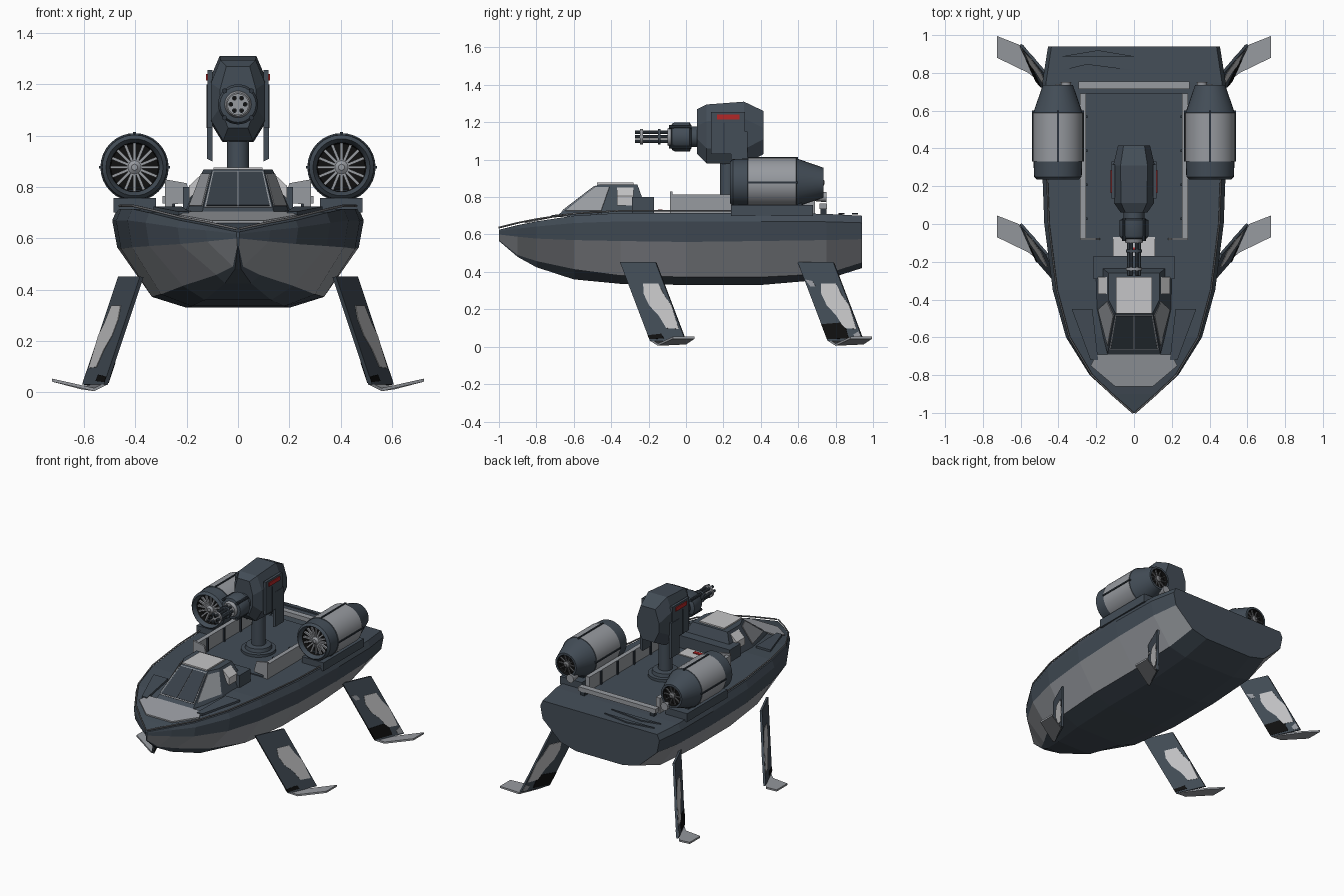
import bpy, bmesh, math
from mathutils import Vector as V

if "Cube" in bpy.data.objects:
    bpy.data.objects.remove(bpy.data.objects["Cube"])


def colour(name, r, g, b):
    m = bpy.data.materials.new(name)
    m.use_nodes = True
    m.diffuse_color = (r, g, b, 1)
    m.node_tree.nodes["Principled BSDF"].inputs["Base Color"].default_value = (r, g, b, 1)
    return m


SLATE = colour("slate blue", .056, .074, .095)
DARK = colour("dark slate", .026, .036, .048)
GLASS = colour("tinted glass", .038, .05, .064)
MID = colour("mid grey", .16, .165, .175)
LIGHT = colour("light grey", .31, .325, .35)
PALE = colour("pale grey", .56, .56, .57)
BLACK = colour("black", .005, .005, .005)
RED = colour("red", .45, .02, .02)


def finish(name, bm, mats, smooth=False):
    bmesh.ops.recalc_face_normals(bm, faces=bm.faces)
    me = bpy.data.meshes.new(name)
    bm.to_mesh(me)
    bm.free()
    for m in mats:
        me.materials.append(m)
    ob = bpy.data.objects.new(name, me)
    bpy.context.collection.objects.link(ob)
    if smooth:
        bpy.ops.object.select_all(action='DESELECT')
        ob.select_set(True)
        bpy.context.view_layer.objects.active = ob
        bpy.ops.object.shade_smooth_by_angle(angle=math.radians(35))
    return ob


def loft(name, rings, mats, rule=lambda i, j: 0, smooth=False):
    """Skin closed rings of points; rule(ring, side) picks the material."""
    bm = bmesh.new()
    vs = [[bm.verts.new(p) for p in r] for r in rings]
    n = len(vs[0])
    for i in range(len(vs) - 1):
        for j in range(n):
            k = (j + 1) % n
            f = bm.faces.new((vs[i][j], vs[i][k], vs[i + 1][k], vs[i + 1][j]))
            f.material_index = rule(i, j)
    bm.faces.new(vs[0])
    bm.faces.new(vs[-1])
    return finish(name, bm, mats, smooth)


def prism(name, pts, d, mat):
    pts = [V(p) for p in pts]
    return loft(name, [pts, [p + V(d) for p in pts]], [mat])


def box(name, x0, x1, y0, y1, z0, z1, mat):
    return prism(name, [(x0, y0, z0), (x1, y0, z0), (x1, y1, z0), (x0, y1, z0)], (0, 0, z1 - z0), mat)


def lathe(name, profile, c, axis, mats, rule=lambda i, j: 0, seg=32):
    rings = []
    for t, r in profile:
        ring = []
        for k in range(seg):
            a = math.tau * k / seg
            u, w = r * math.cos(a), r * math.sin(a)
            ring.append(V(c) + (V((u, t, w)) if axis == 'Y' else V((u, w, t))))
        rings.append(ring)
    return loft(name, rings, mats, rule, True)


def tube(name, pts, r, mat):
    cu = bpy.data.curves.new(name, 'CURVE')
    cu.dimensions, cu.bevel_depth, cu.bevel_resolution = '3D', r, 1
    sp = cu.splines.new('POLY')
    sp.points.add(len(pts) - 1)
    for p, q in zip(sp.points, pts):
        p.co = (*q, 1)
    cu.materials.append(mat)
    bpy.context.collection.objects.link(bpy.data.objects.new(name, cu))


def panel(name, quad, u0, u1, v0, v1, t, mat):
    """Thin plate on part of a four-cornered face, raised outward from the cabin."""
    a, b, c, d = [V(q) for q in quad]
    at = lambda u, v: a.lerp(b, u).lerp(d.lerp(c, u), v)
    n = (b - a).cross(d - a).normalized()
    if n.dot(a - V((0, -.35, .7))) < 0:
        n = -n
    prism(name, [at(u0, v0), at(u1, v0), at(u1, v1), at(u0, v1)], n * t, mat)


# Hull: y, half width, deck height, chine height, bilge half width, bilge height, keel height
stations = [(-1, .005, .625, .6, .003, .57, .565), (-.9, .125, .65, .588, .02, .49, .48),
            (-.8, .235, .67, .578, .085, .458, .425), (-.6, .36, .7, .57, .215, .415, .36),
            (-.35, .43, .715, .565, .3, .382, .336), (0, .475, .715, .56, .335, .372, .33),
            (.4, .49, .715, .565, .335, .372, .33), (.75, .485, .71, .57, .33, .39, .36),
            (.94, .455, .7, .575, .3, .45, .42)]
hull = []
for y, w, zd, zc, wl, zl, zk in stations:
    half = [(wl * .6, zk), (wl, zl), (w * .96, zc), (w, zd - (zd - zc) * .3), (w * .96, zd)]
    hull.append([(x, y, z) for x, z in half] + [(-x, y, z) for x, z in reversed(half)])
loft("hull", hull, [SLATE, LIGHT], lambda i, j: int(j in (1, 7)))

# Deck plates
prism("bow_plate", [(-.1, -.86, .66), (.1, -.86, .66), (.23, -.75, .683), (.2, -.69, .695),
                    (-.2, -.69, .695), (-.23, -.75, .683)], (0, 0, .009), LIGHT)
box("cargo_floor", -.265, .265, -.08, .69, .71, .722, SLATE)
box("cargo_front_plate", -.11, .11, -.17, -.07, .715, .728, PALE)
box("deck_marker", -.035, .035, -.15, -.125, .728, .734, RED)
for k, (y, x) in enumerate(((.815, -.25), (.888, -.19))):
    prism(f"stern_slash_{k}", [(-.38, y, .706), (0, y, .706), (x, y + .032, .706)], (0, 0, .008), SLATE)
box("stern_bar", -.295, .295, .715, .755, .735, .765, LIGHT)

# Cabin
base = [(.14, -.69), (.2, -.45), (.21, -.2)]
roof = [(.1, -.47), (.135, -.4), (.135, -.26)]
ring = lambda half, z: [(x, y, z) for x, y in half] + [(-x, y, z) for x, y in reversed(half)]
lo, hi = ring(base, .7), ring(roof, .868)
loft("cabin", [lo, hi], [SLATE])
box("cabin_rear", -.215, .215, -.29, -.17, .7, .8, SLATE)
box("roof_hatch", -.095, .095, -.475, -.28, .868, .877, PALE)
front = (lo[5], lo[0], hi[0], hi[5])
panel("windscreen_frame", front, .02, .98, .12, .95, .003, LIGHT)
for k, (u0, u1) in enumerate(((.04, .49), (.51, .96))):
    panel(f"windscreen_{k}", front, u0, u1, .145, .93, .006, GLASS)

for s, side in ((1, "left"), (-1, "right")):
    # Side glazing and shoulder hatches
    a, b = (0, 1) if s > 0 else (5, 4)
    panel(side + "_side_window", (lo[a], lo[b], hi[b], hi[a]), .06, .95, .15, .9, .005, LIGHT)
    prism(side + "_shoulder_hatch", [(s * .125, -.37, .866), (s * .125, -.28, .866), (s * .19, -.28, .805),
                                     (s * .19, -.37, .805)], (0, 0, -.05), PALE)
    prism(side + "_deck_step", [(s * .19, -.72, .69), (s * .23, -.72, .69), (s * .33, -.45, .71),
                                (s * .22, -.45, .71)], (0, 0, .014), SLATE)
    tube(side + "_deck_rail", [(s * w * .95, y, zd + .012) for y, w, zd, *_ in stations[:7]], .005, MID)

    # Cargo side walls, corner panels and inner posts
    xs = sorted((s * .255, s * .285))
    box(side + "_cargo_wall", *xs, -.085, .69, .71, .815, LIGHT)
    prism(side + "_corner_panel", [(s * .18, -.085, .74), (s * .285, -.085, .73), (s * .285, -.085, .83),
                                   (s * .2, -.085, .815)], (0, .012, 0), LIGHT)
    for k in range(4):
        y = .02 + k * .18
        box(f"{side}_wall_post_{k}", *sorted((s * .245, s * .256)), y, y + .015, .72, .815, DARK)
    box(side + "_bar_foot", *sorted((s * .25, s * .28)), .72, .75, .7, .74, DARK)

    # Fan engine on its cradle
    c = (s * .403, 0, .877)
    prof = [(.3, .001), (.3, .092), (.26, .096), (.235, .111), (.25, .126), (.33, .129), (.332, .133),
            (.588, .133), (.59, .13), (.735, .08), (.735, .066), (.71, .06), (.71, .001)]
    tone = [2, 2, 0, 0, 0, 0, 1, 0, 0, 0, 2, 2]
    lathe(side + "_engine", prof, c, 'Y', [SLATE, LIGHT, BLACK], lambda i, j: tone[i])
    lathe(side + "_fan_hub", [(.26, .012), (.27, .026), (.3, .026)], c, 'Y', [LIGHT], seg=16)
    lathe(side + "_rear_hub", [(.7, .022), (.73, .022), (.74, .01)], c, 'Y', [MID], seg=16)

    def spoke(name, ang, r0, r1, w, y0, y1, mat):
        d, t = V((math.cos(ang), 0, math.sin(ang))), V((-math.sin(ang), 0, math.cos(ang))) * w
        p, q = V(c) + d * r0, V(c) + d * r1
        up = V((0, y0, 0))
        prism(name, [p - t + up, q - t + up, q + t + up, p + t + up], (0, y1 - y0, 0), mat)

    for k in range(16):
        spoke(f"{side}_fan_blade_{k}", math.tau * k / 16, .02, .094, .0055, .27, .285, LIGHT)
    for k in range(10):
        spoke(f"{side}_rear_vane_{k}", math.tau * k / 10, .015, .064, .003, .715, .725, MID)
    for k in range(4):
        spoke(f"{side}_engine_strip_{k}", math.tau * k / 4, .125, .138, .005, .33, .6, DARK)
    box(side + "_engine_cradle", *sorted((s * .32, s * .485)), .24, .68, .7, .757, SLATE)
    box(side + "_engine_saddle", *sorted((s * .35, s * .455)), .28, .62, .75, .79, DARK)
    lathe(side + "_exhaust", [(.69, .022), (.752, .028)], (s * .36, 0, .8), 'Y', [LIGHT], seg=12)

    # Foil legs: a raked strut, worn patches and a swept foot
    for dy, where in ((0, "front"), (.95, "rear")):
        def at(u, v, off):
            p = V((.375, -.35, .45)) + V((.085, .19, 0)) * u + V((.14, .16, -.42)) * v
            p += V((.85, -.38, .2)) * off + V((0, dy, 0))
            return V((p.x * s, p.y, p.z))

        def slab(name, uv, t, mat):
            loft(f"{side}_{where}_{name}", [[at(u, v, o) for u, v in uv] for o in (-t, t)], [mat])

        slab("leg", [(0, 0), (1, 0), (1, 1), (0, 1)], .008, SLATE)
        slab("leg_patch", [(.43, .27), (.85, .27), (.9, .43), (.99, .55), (.94, .85), (.6, .84),
                           (.52, .68), (.36, .55), (.33, .4)], .0105, PALE)
        if dy:
            slab("leg_scorch", [(0, .79), (.55, .77), (.65, .85), (.62, .97), (0, .98)], .0105, BLACK)
            slab("upper_chip", [(.03, .22), (.22, .24), (.25, .31), (.1, .31)], .0105, LIGHT)
            slab("lower_chip", [(.8, .92), (.98, .88), (.98, .98), (.8, .98)], .0105, LIGHT)
        else:
            slab("leg_scorch", [(0, .93), (.4, .91), (.42, .97), (0, .98)], .0105, BLACK)
        foot = [(.51, -.19, .03), (.56, -.15, .005), (.725, -.07, .042), (.725, .045, .042), (.61, .0, .012)]
        prism(f"{side}_{where}_foot", [(x * s, y + dy, z) for x, y, z in foot], (0, 0, .012), LIGHT)

    # Turret cheek plates and arms
    box(side + "_cheek_plate", *sorted((s * .1, s * .118)), .135, .315, 1.03, 1.255, SLATE)
    box(side + "_cheek_stripe", *sorted((s * .116, s * .124)), .165, .285, 1.215, 1.241, RED)
    prism(side + "_turret_arm", [(s * .1, .24, 1.15), (s * .12, .24, 1.15), (s * .12, .24, .91),
                                 (s * .1, .24, .9)], (0, .09, 0), SLATE)
    box(side + "_arm_groove", *sorted((s * .115, s * .122)), .2, .206, 1.03, 1.2, DARK)

# Turret pedestal and head
lathe("turret_pedestal", [(.715, .11), (.74, .11), (.742, .085), (.765, .08), (.77, .045), (.99, .042)],
      (0, .225, 0), 'Z', [SLATE])
head = []
for y, w, z0, z1 in ((.06, .07, 1.03, 1.27), (.11, .105, .98, 1.295), (.31, .11, .975, 1.31), (.415, .085, 1.03, 1.26)):
    half = [(w * .55, z0), (w, z0 + .08), (w, z1 - .09), (w * .65, z1)]
    head.append([(x, y, z) for x, z in half] + [(-x, y, z) for x, z in reversed(half)])
loft("turret_head", head, [SLATE])

# Rotary gun
g = (0, 0, 1.122)
lathe("gun_housing", [(-.08, .05), (-.075, .07), (-.06, .078), (.02, .078), (.03, .055), (.08, .055)], g, 'Y', [SLATE])
lathe("gun_collar", [(-.1, .045), (-.08, .052)], g, 'Y', [LIGHT])
for k, (y, m) in enumerate(((-.245, LIGHT), (-.15, SLATE))):
    lathe(f"barrel_clamp_{k}", [(y, .042), (y + .014, .042)], g, 'Y', [m], seg=24)
for k in range(6):
    a = math.tau * k / 6
    p = (.028 * math.cos(a), 0, g[2] + .028 * math.sin(a))
    lathe(f"barrel_{k}", [(-.272, .0095), (-.08, .0095)], p, 'Y', [SLATE], seg=10)
    lathe(f"muzzle_{k}", [(-.274, .007), (-.27, .007)], p, 'Y', [BLACK], seg=10)
for k in range(4):
    a = math.tau * (k + .5) / 4
    p = (.074 * math.cos(a), 0, g[2] + .074 * math.sin(a))
    lathe(f"housing_lug_{k}", [(-.09, .01), (.03, .01)], p, 'Y', [DARK], seg=8)
